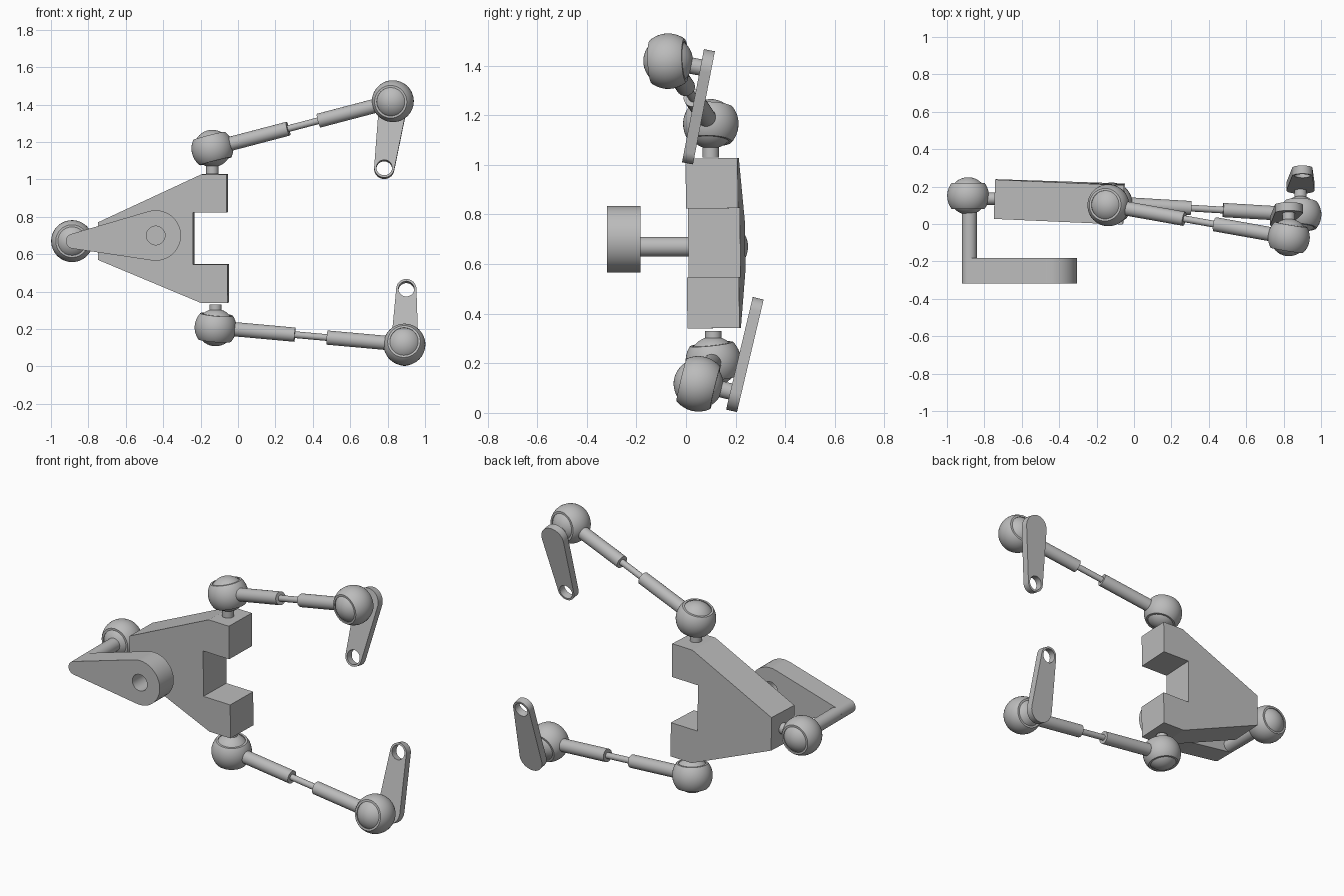
import bpy, bmesh
from math import sin, cos, acos, pi, sqrt, radians
from mathutils import Vector, Matrix

cube = bpy.data.objects.get("Cube")
if cube:
    bpy.data.objects.remove(cube)

grey = bpy.data.materials.new("plain grey")
grey.use_nodes = True
COLOUR = (0.5, 0.5, 0.5, 1)
grey.diffuse_color = COLOUR
grey.node_tree.nodes["Principled BSDF"].inputs["Base Color"].default_value = COLOUR


def frame(origin, axis, hint=(1, 0, 0)):
    """Matrix with local z along axis and local x near hint."""
    z = Vector(axis).normalized()
    x = Vector(hint)
    x = (x - z * x.dot(z)).normalized()
    m = Matrix((x, z.cross(x), z)).transposed().to_4x4()
    return Matrix.Translation(origin) @ m


def add(name, mesh, matrix, smooth=True):
    obj = bpy.data.objects.new(name, mesh)
    bpy.context.collection.objects.link(obj)
    obj.matrix_world = matrix
    mesh.materials.clear()
    mesh.materials.append(grey)
    if smooth:
        bpy.ops.object.select_all(action='DESELECT')
        obj.select_set(True)
        bpy.context.view_layer.objects.active = obj
        bpy.ops.object.shade_smooth_by_angle(angle=radians(35))
    return obj


def add_bmesh(name, bm, matrix, smooth=True):
    bmesh.ops.recalc_face_normals(bm, faces=bm.faces)
    mesh = bpy.data.meshes.new(name)
    bm.to_mesh(mesh)
    bm.free()
    return add(name, mesh, matrix, smooth)


def rod(name, a, b, radius):
    a, b = Vector(a), Vector(b)
    d = b - a
    hint = (1, 0, 0) if abs(d.normalized().x) < 0.7 else (0, 0, 1)
    bm = bmesh.new()
    bmesh.ops.create_cone(bm, cap_ends=True, segments=32, radius1=radius,
                          radius2=radius, depth=d.length)
    add_bmesh(name, bm, frame((a + b) / 2, d, hint))


def ball_joint(name, centre, axis):
    """Ball held in a barrel-shaped ring, open along axis."""
    m = frame(centre, axis)
    bm = bmesh.new()
    bmesh.ops.create_uvsphere(bm, u_segments=40, v_segments=24, radius=0.1)
    add_bmesh(name + "_ball", bm, m)
    outer, half, hole = 0.112, 0.07, 0.076
    heights = [half * sin(pi / 2 * i / 6) for i in range(-6, 7)]
    profile = [(sqrt(outer ** 2 - h * h), h) for h in heights]
    profile += [(hole, half), (hole, -half)]
    bm = bmesh.new()
    verts = [bm.verts.new((r, 0, h)) for r, h in profile]
    edges = [bm.edges.new((verts[i - 1], v)) for i, v in enumerate(verts)]
    bmesh.ops.spin(bm, geom=verts + edges, cent=(0, 0, 0), axis=(0, 0, 1),
                   angle=2 * pi, steps=48, use_merge=True)
    bmesh.ops.remove_doubles(bm, verts=bm.verts, dist=1e-5)
    add_bmesh(name + "_housing", bm, m)


def lever(name, matrix, length, r0, r1, hole_x, hole_r, thickness):
    """Tapered link with round ends and one hole, local x along its length."""
    a = acos((r0 - r1) / length)
    n = 24
    outline = [(r0 * cos(t), r0 * sin(t)) for t in
               (a + (2 * pi - 2 * a) * i / n for i in range(n + 1))]
    outline += [(length + r1 * cos(t), r1 * sin(t)) for t in
                (-a + 2 * a * i / n for i in range(n + 1))]
    hole = [(hole_x + hole_r * cos(2 * pi * i / 32), hole_r * sin(2 * pi * i / 32))
            for i in range(32)]
    curve = bpy.data.curves.new(name, 'CURVE')
    curve.dimensions = '2D'
    curve.fill_mode = 'BOTH'
    curve.extrude = thickness / 2
    for loop in (outline, hole):
        spline = curve.splines.new('POLY')
        spline.points.add(len(loop) - 1)
        for point, (x, y) in zip(spline.points, loop):
            point.co = (x, y, 0, 1)
        spline.use_cyclic_u = True
    temp = bpy.data.objects.new(name + "_outline", curve)
    bm = bmesh.new()
    bm.from_mesh(bpy.data.meshes.new_from_object(temp))
    bpy.data.objects.remove(temp)
    bmesh.ops.remove_doubles(bm, verts=bm.verts, dist=1e-5)
    add_bmesh(name, bm, matrix)


# Main bracket: notched plate, turned very slightly
profile = [(-0.75, 0.57), (-0.75, 0.77), (-0.2, 1.025), (-0.06, 1.025),
           (-0.06, 0.823), (-0.24, 0.823), (-0.24, 0.545), (-0.055, 0.545),
           (-0.055, 0.34), (-0.2, 0.34)]
pivot = Vector((-0.4, 0.015, 0.68))
bm = bmesh.new()
face = bm.faces.new([bm.verts.new(Vector((x, 0.015, z)) - pivot) for x, z in profile])
extruded = bmesh.ops.extrude_face_region(bm, geom=[face])["geom"]
bmesh.ops.translate(bm, vec=(0, 0.21, 0),
                    verts=[v for v in extruded if isinstance(v, bmesh.types.BMVert)])
turn = Matrix.Rotation(radians(-2.2), 4, 'Z') @ Matrix.Rotation(radians(0.7), 4, 'X')
add_bmesh("bracket", bm, Matrix.Translation(pivot) @ turn, smooth=False)

# Crank at the front, with its pin and ball joint
crank_hub, crank_tip = Vector((-0.44, -0.25, 0.7)), Vector((-0.88, -0.25, 0.67))
lever("crank", frame(crank_hub, (0, 1, 0), crank_tip - crank_hub),
      (crank_tip - crank_hub).length, 0.135, 0.04, 0, 0.05, 0.135)
rod("crank_pin", (-0.88, -0.2, 0.67), (-0.88, 0.1, 0.67), 0.04)
ball_joint("crank_joint", (-0.887, 0.15, 0.67), (0, 1, 0))
rod("crank_joint_stub", (-0.79, 0.135, 0.67), (-0.74, 0.135, 0.67), 0.033)

# Two linkages: bracket end, lever end, joint axes, lever hole centre
linkages = [
    ("upper", (-0.137, 0.1, 1.165), (0.828, -0.072, 1.418), 1.03,
     (0, 0, 1), (0, 1, 0), (0, 0.98, -0.19), (0.782, 0.012, 1.06)),
    ("lower", (-0.12, 0.11, 0.208), (0.89, 0.05, 0.117), 0.33,
     (0, -0.1, 1), (0, 0.97, -0.23), (0, 0.97, -0.23), (0.9, 0.285, 0.408)),
]
for side, inner, outer, edge, inner_axis, outer_axis, normal, tip in linkages:
    inner, outer, tip = Vector(inner), Vector(outer), Vector(tip)
    normal = Vector(normal).normalized()
    span = outer - inner
    along = span.normalized()

    # Joints set square to the rod
    for end, centre, axis in (("inner", inner, inner_axis), ("outer", outer, outer_axis)):
        axis = Vector(axis)
        ball_joint(f"{side}_{end}_joint", centre, axis - along * axis.dot(along))

    # Adjustable rod: two sleeves and a thin core
    rod(f"{side}_inner_sleeve", inner + along * 0.1, inner + span * 0.42, 0.038)
    rod(f"{side}_core", inner + span * 0.4, inner + span * 0.61, 0.018)
    rod(f"{side}_outer_sleeve", inner + span * 0.59, outer - along * 0.1, 0.038)

    # Pin into the bracket
    rod(f"{side}_bracket_pin", inner, (inner.x, inner.y, edge), 0.033)

    # Pin to the end lever
    base = outer + normal * 0.155
    rod(f"{side}_lever_pin", outer, base, 0.033)
    reach = tip - base
    lever(f"{side}_lever", frame(base, normal, reach), reach.length,
          0.075, 0.054, reach.length, 0.042, 0.045)
